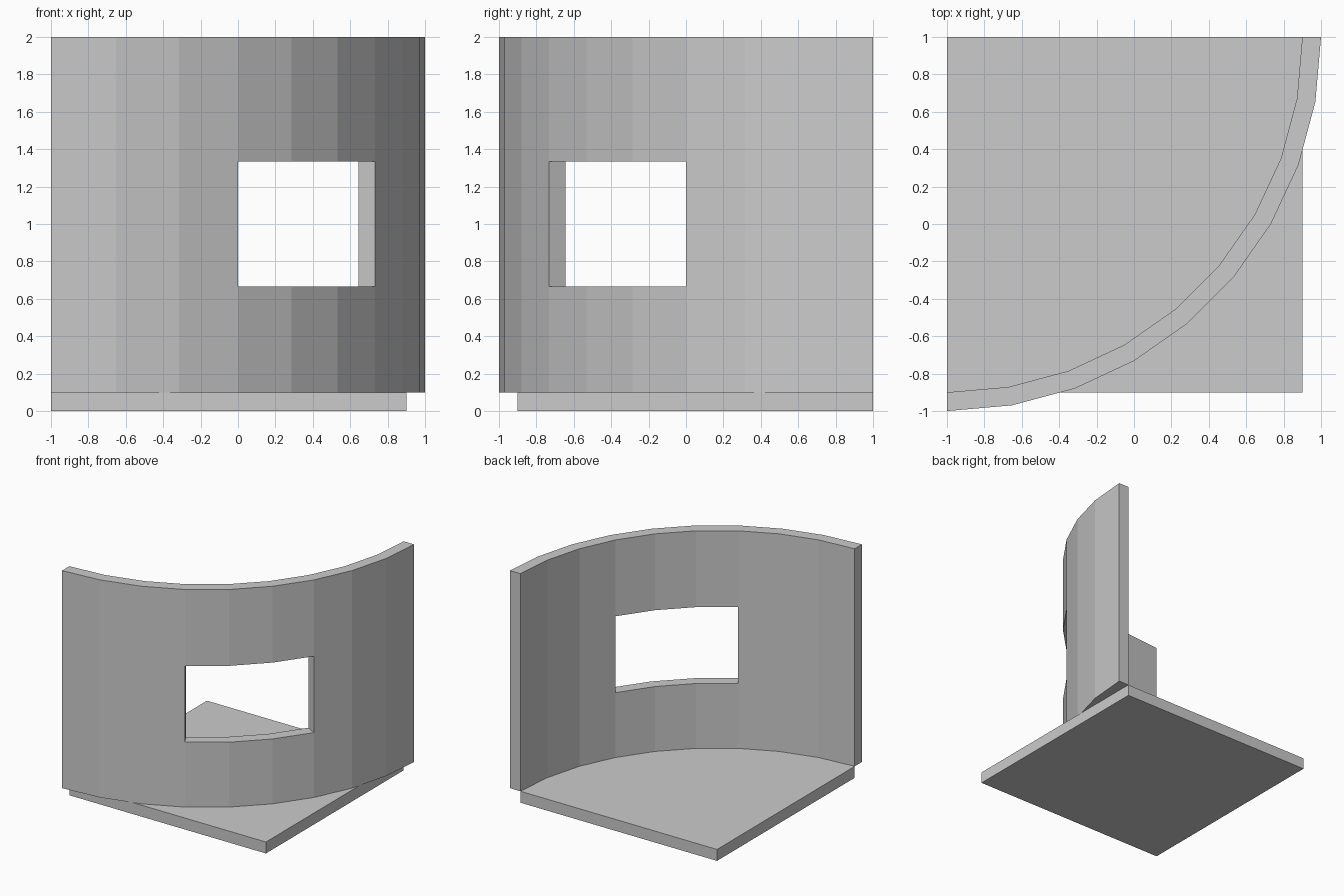
import bpy, bmesh
from math import sin, cos, radians

default = bpy.data.objects.get("Cube")
if default:
    bpy.data.objects.remove(default, do_unlink=True)

# One plain grey for everything
grey = bpy.data.materials.new("plain_grey")
grey.use_nodes = True
colour = (0.6, 0.6, 0.6, 1)
grey.diffuse_color = colour
grey.node_tree.nodes["Principled BSDF"].inputs["Base Color"].default_value = colour


def make_object(name, bm):
    bmesh.ops.recalc_face_normals(bm, faces=bm.faces)
    mesh = bpy.data.meshes.new(name)
    bm.to_mesh(mesh)
    bm.free()
    mesh.materials.append(grey)
    obj = bpy.data.objects.new(name, mesh)
    bpy.context.collection.objects.link(obj)
    return obj


# Square floor slab
FLOOR_TOP = 0.1
bm = bmesh.new()
bmesh.ops.create_cube(bm, size=1)
for v in bm.verts:
    v.co = (v.co.x * 1.9 - 0.05, v.co.y * 1.9 + 0.05, (v.co.z + 0.5) * FLOOR_TOP)
make_object("floor", bm)

# Quarter-round wall: outer skin with a window opening, thickened inwards
CENTRE_X, CENTRE_Y, OUTER, INNER = -1, 1, 2, 1.9
SEGMENTS = 9
LEVELS = [FLOOR_TOP, 2 / 3, 4 / 3, 2]
WINDOW_COLUMNS, WINDOW_ROW = range(3, 6), 1

bm = bmesh.new()
columns = []
for i in range(SEGMENTS + 1):
    a = radians(90 * i / SEGMENTS)
    x, y = CENTRE_X + OUTER * sin(a), CENTRE_Y - OUTER * cos(a)
    columns.append([bm.verts.new((x, y, z)) for z in LEVELS])

for i in range(SEGMENTS):
    for j in range(len(LEVELS) - 1):
        if i in WINDOW_COLUMNS and j == WINDOW_ROW:
            continue
        a, b = columns[i], columns[i + 1]
        bm.faces.new((a[j], b[j], b[j + 1], a[j + 1]))

result = bmesh.ops.extrude_face_region(bm, geom=bm.faces[:], use_keep_orig=True)
ratio = INNER / OUTER
for v in result["geom"]:
    if isinstance(v, bmesh.types.BMVert):
        v.co.x = CENTRE_X + (v.co.x - CENTRE_X) * ratio
        v.co.y = CENTRE_Y + (v.co.y - CENTRE_Y) * ratio
make_object("curved_wall", bm)
